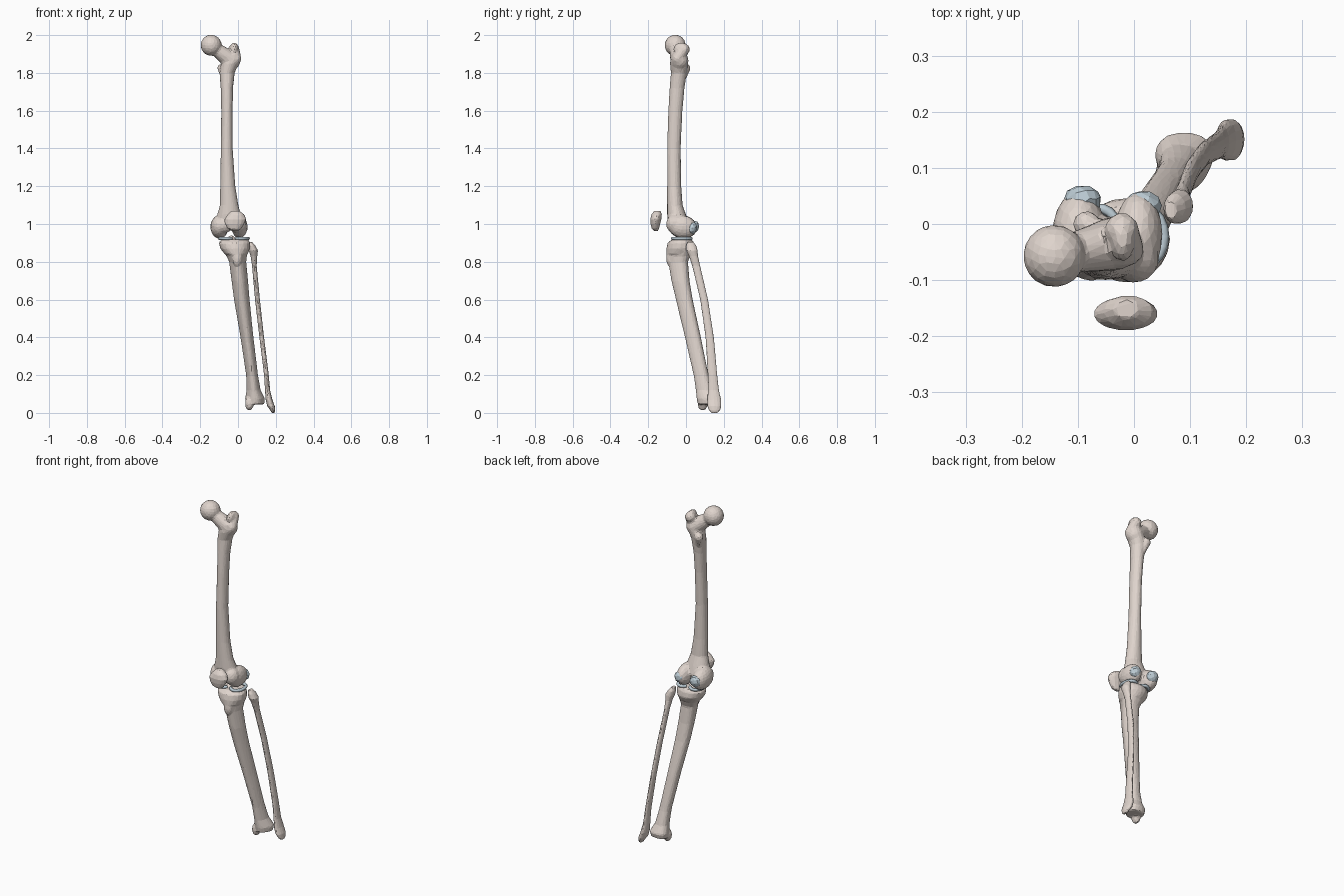
import bpy, bmesh, math
from mathutils import Vector, Matrix


def material(name, rgb):
    m = bpy.data.materials.new(name)
    m.diffuse_color = (*rgb, 1)
    return m


BONE = material("bone", (0.74, 0.66, 0.61))
CARTILAGE = material("cartilage", (0.52, 0.62, 0.68))


def ball(bm, c, r, tilt=0):
    """Ellipsoid with centre c and radii r, turned about x."""
    r = (r, r, r) if isinstance(r, float) else r
    mat = Matrix.Translation(c) @ Matrix.Rotation(math.radians(tilt), 4, 'X') @ Matrix.Diagonal((*r, 1))
    bmesh.ops.create_uvsphere(bm, u_segments=20, v_segments=12, radius=1, matrix=mat)


def chain(bm, a, b, ra, rb, n=10):
    """Row of overlapping balls making a tapered limb."""
    a, b = Vector(a), Vector(b)
    for i in range(n + 1):
        t = i / n
        ball(bm, a.lerp(b, t), ra + (rb - ra) * t)


def loft(bm, rows, tri=0.0, seg=20):
    """Closed skin through level rings given as (z, x0, x1, y0, y1)."""
    rings = []
    for z, x0, x1, y0, y1 in rows:
        ring = []
        for i in range(seg):
            a = math.tau * i / seg
            k = 1 + tri * (math.cos(3 * (a + math.pi / 2)) - 1) / 2
            ring.append(bm.verts.new(((x0 + x1) / 2 + (x1 - x0) / 2 * k * math.cos(a),
                                      (y0 + y1) / 2 + (y1 - y0) / 2 * k * math.sin(a), z)))
        rings.append(ring)
    faces = [bm.faces.new(rings[0]), bm.faces.new(rings[-1])]
    for p, q in zip(rings, rings[1:]):
        for i in range(seg):
            j = (i + 1) % seg
            faces.append(bm.faces.new((p[i], p[j], q[j], q[i])))
    bmesh.ops.recalc_face_normals(bm, faces=faces)


def finish(name, bm, mat, voxel=0.006, ratio=0.07, smooth=5):
    """Fuse the pieces, soften the joins, then reduce to flat facets."""
    me = bpy.data.meshes.new(name)
    bm.to_mesh(me)
    bm.free()
    ob = bpy.data.objects.new(name, me)
    bpy.context.collection.objects.link(ob)
    me.materials.append(mat)
    rm = ob.modifiers.new("fuse", 'REMESH')
    rm.mode, rm.voxel_size = 'VOXEL', voxel
    sm = ob.modifiers.new("soften", 'SMOOTH')
    sm.factor, sm.iterations = 0.5, smooth
    ob.modifiers.new("facets", 'DECIMATE').ratio = ratio
    return ob


# Thigh bone: shaft
bm = bmesh.new()
loft(bm, [(1.90, -.055, .005, -.075, .005), (1.85, -.09, .004, -.085, .012),
          (1.80, -.098, -.018, -.08, .005), (1.72, -.092, -.026, -.087, -.008),
          (1.60, -.089, -.028, -.094, -.019), (1.40, -.091, -.028, -.100, -.028),
          (1.20, -.094, -.014, -.100, -.025), (1.10, -.096, .002, -.100, -.018),
          (1.05, -.110, .016, -.100, .000), (1.00, -.125, .035, -.095, .015),
          (.97, -.11, .02, -.085, .0)])
# Thigh bone: head, neck and trochanters
ball(bm, (-.142, -.057, 1.946), .056)
chain(bm, (-.125, -.055, 1.932), (-.035, -.035, 1.865), .033, .048)
chain(bm, (-.012, -.045, 1.875), (-.022, -.01, 1.925), .030, .030, 6)
ball(bm, (-.02, -.025, 1.925), (.022, .042, .036))
chain(bm, (-.085, .0, 1.825), (-.07, -.02, 1.76), .024, .015, 6)
# Thigh bone: condyles and kneecap surface
ball(bm, (-.098, -.018, .985), (.048, .078, .062), -10)
ball(bm, (.008, -.018, .985), (.043, .076, .06), -10)
ball(bm, (.0, -.06, 1.0), (.045, .045, .05))
ball(bm, (-.075, -.06, .995), (.045, .042, .045))
finish("thigh_bone", bm, BONE)

# Kneecap
bm = bmesh.new()
loft(bm, [(.962, -.03, .0, -.168, -.148), (.975, -.055, .018, -.182, -.143),
          (1.0, -.070, .034, -.188, -.136), (1.025, -.073, .044, -.190, -.130),
          (1.05, -.055, .034, -.184, -.127), (1.07, -.035, .008, -.168, -.134)], seg=14)
finish("kneecap", bm, BONE, 0.005, 0.08, 3)

# Shin bone: shaft, plateau ridge, front bump and inner ankle
bm = bmesh.new()
loft(bm, [(.918, -.088, .055, -.075, .032), (.90, -.102, .065, -.098, .043),
          (.87, -.094, .064, -.104, .047), (.84, -.070, .050, -.104, .032)])
loft(bm, [(.86, -.090, .062, -.100, .044), (.83, -.064, .050, -.102, .032),
          (.80, -.05, .046, -.094, .018), (.70, -.037, .056, -.078, .026),
          (.60, -.024, .064, -.054, .042), (.40, .011, .084, -.006, .085),
          (.20, .041, .108, .040, .125), (.12, .043, .122, .052, .148),
          (.075, .034, .146, .056, .172), (.045, .038, .142, .062, .162)], tri=.14)
ball(bm, (-.035, -.015, .918), (.022, .03, .022))
ball(bm, (-.005, -.085, .82), (.026, .02, .045))
ball(bm, (.06, .088, .05), (.023, .027, .038))
finish("shin_bone", bm, BONE)

# Calf bone
bm = bmesh.new()
loft(bm, [(.905, .055, .075, .008, .04), (.885, .052, .092, .0, .055),
          (.86, .056, .106, .0, .062), (.83, .066, .102, .015, .064),
          (.78, .074, .099, .032, .075), (.60, .09, .116, .075, .117),
          (.40, .113, .138, .103, .148), (.20, .138, .163, .115, .166),
          (.12, .143, .17, .116, .175), (.07, .146, .182, .112, .187),
          (.035, .155, .195, .112, .188), (.012, .172, .197, .122, .18),
          (.0, .178, .194, .135, .168)], seg=14)
finish("calf_bone", bm, BONE, 0.004, 0.06, 3)

# Cartilage caps on the backs of the condyles
for side, c in (("inner", (-.092, .042, .985)), ("outer", (.016, .032, .978))):
    bm = bmesh.new()
    ball(bm, c, (.034, .027, .034), -15)
    finish(side + "_condyle_cartilage", bm, CARTILAGE, 0.005, 0.06, 2)

# C-shaped cushions between thigh bone and shin bone
for side, cx, start in (("inner", -.062, 40), ("outer", .018, 220)):
    cu = bpy.data.curves.new(side + "_meniscus", 'CURVE')
    cu.dimensions = '3D'
    cu.bevel_depth, cu.bevel_resolution, cu.use_fill_caps = .009, 1, True
    sp = cu.splines.new('POLY')
    n = 15
    sp.points.add(n - 1)
    for i in range(n):
        a = math.radians(start + 280 * i / (n - 1))
        sp.points[i].co = (cx + .036 * math.cos(a), -.022 + .05 * math.sin(a), .924, 1)
    cu.materials.append(CARTILAGE)
    bpy.context.collection.objects.link(bpy.data.objects.new(side + "_meniscus", cu))
